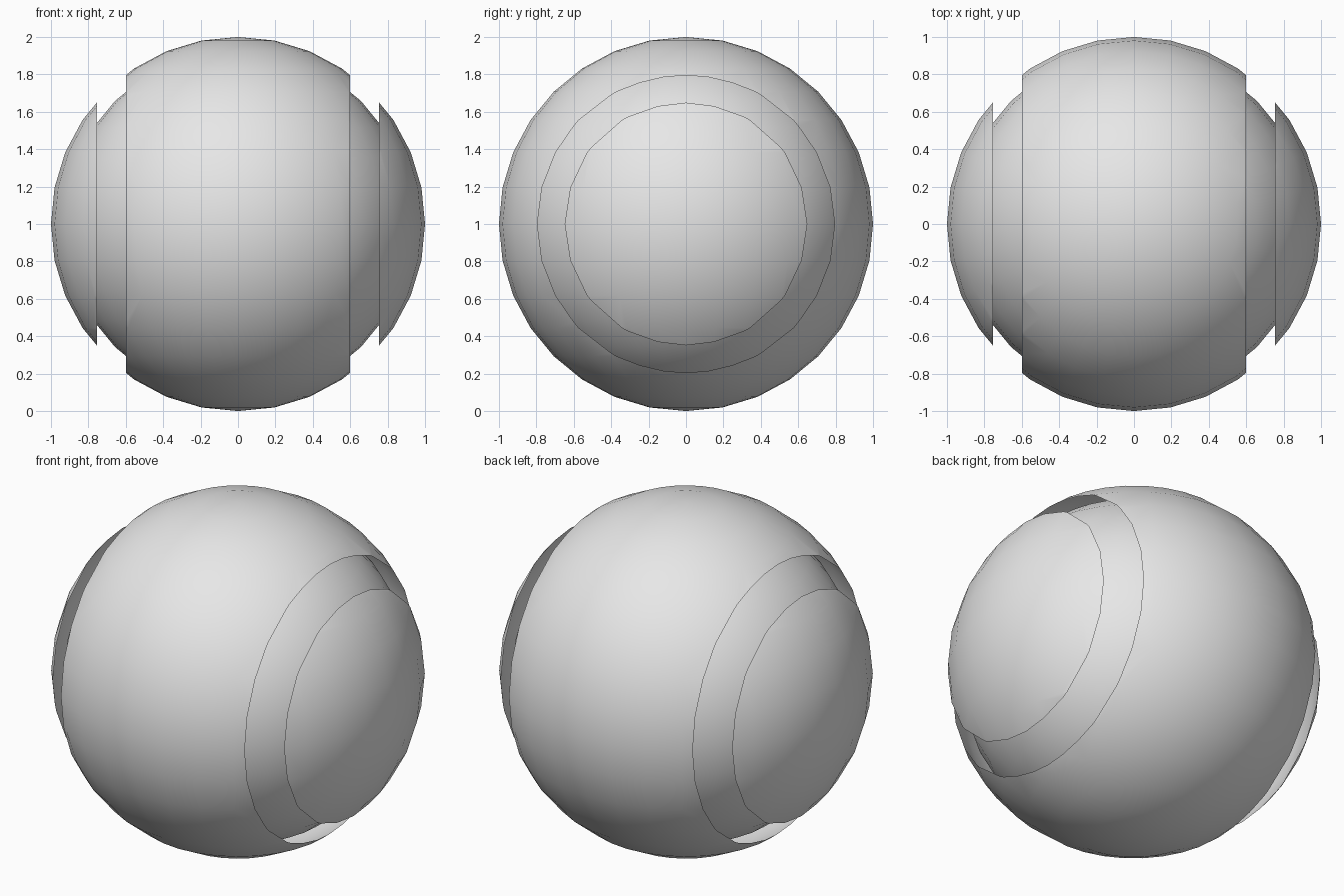
import bpy
import bmesh

cube = bpy.data.objects.get("Cube")
if cube:
    bpy.data.objects.remove(cube, do_unlink=True)

GREY = (0.8, 0.8, 0.8, 1.0)
grey = bpy.data.materials.new("light_grey")
grey.use_nodes = True
grey.diffuse_color = GREY
grey.node_tree.nodes["Principled BSDF"].inputs["Base Color"].default_value = GREY


def ball(name, radius, x_min=None, x_max=None):
    """Smooth ball resting around z = 1, sliced open at the given x planes."""
    bm = bmesh.new()
    bmesh.ops.create_uvsphere(bm, u_segments=32, v_segments=16, radius=radius)
    for x, side in ((x_min, -1), (x_max, 1)):
        if x is not None:
            bmesh.ops.bisect_plane(
                bm, geom=bm.verts[:] + bm.edges[:] + bm.faces[:],
                plane_co=(x, 0, 0), plane_no=(side, 0, 0), clear_outer=True)
    for face in bm.faces:
        face.smooth = True
    mesh = bpy.data.meshes.new(name)
    bm.to_mesh(mesh)
    bm.free()
    mesh.materials.append(grey)
    obj = bpy.data.objects.new(name, mesh)
    obj.location.z = 1.0
    bpy.context.collection.objects.link(obj)
    return obj


# Full core seen in the grooves between the open outer shells
ball("inner_core", 0.93)
ball("middle_shell", 1.0, x_min=-0.6, x_max=0.6)
ball("left_cap", 1.0, x_min=0.755)
ball("right_cap", 1.0, x_max=-0.755)
